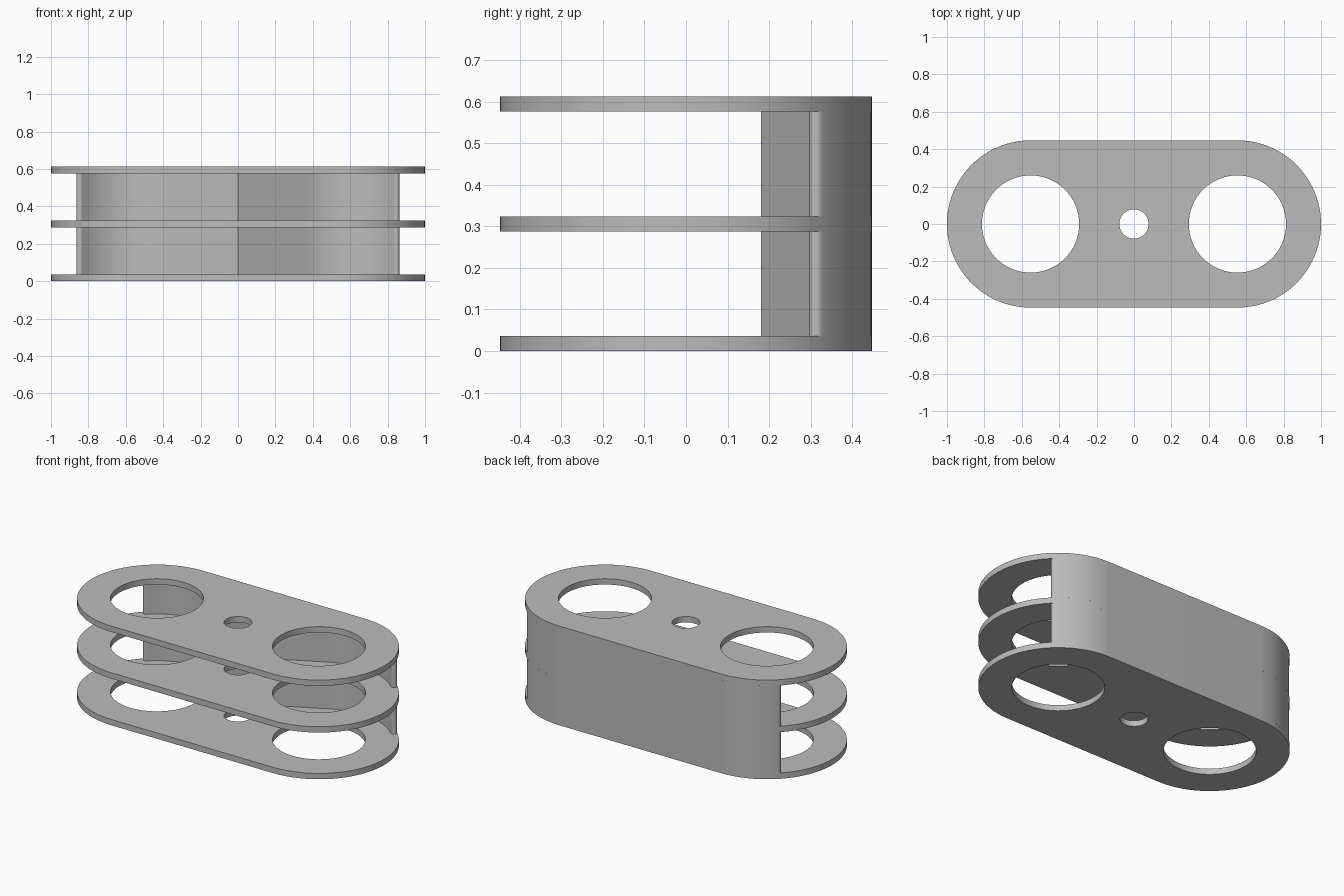
import bpy
from math import sin, cos, pi, radians, hypot, atan2, asin, sqrt

if "Cube" in bpy.data.objects:
    bpy.data.objects.remove(bpy.data.objects["Cube"])

R = 0.447            # outer end radius
CX = 1 - R           # end centre offset
T = 0.036            # plate and wall thickness
GAP = 0.252          # clear height between plates

grey = bpy.data.materials.new("plain grey")
grey.use_nodes = True
colour = (0.5, 0.5, 0.5, 1)
grey.diffuse_color = colour
grey.node_tree.nodes["Principled BSDF"].inputs["Base Color"].default_value = colour


def arc(cx, cy, r, a0, a1, n):
    return [(cx + r * cos(a0 + (a1 - a0) * i / n),
             cy + r * sin(a0 + (a1 - a0) * i / n)) for i in range(n + 1)]


def circle(cx, r, n=64):
    return arc(cx, 0, r, 0, 2 * pi, n)[:-1]


def extrude(name, loops, z, height):
    """Solid from a filled outline; later loops are holes."""
    cu = bpy.data.curves.new(name, 'CURVE')
    cu.dimensions = '2D'
    cu.fill_mode = 'BOTH'
    cu.extrude = height / 2
    for loop in loops:
        sp = cu.splines.new('POLY')
        sp.points.add(len(loop) - 1)
        for p, (x, y) in zip(sp.points, loop):
            p.co = (x, y, 0, 1)
        sp.use_cyclic_u = True
    ob = bpy.data.objects.new(name, cu)
    ob.location.z = z + height / 2
    bpy.context.collection.objects.link(ob)
    bpy.ops.object.select_all(action='DESELECT')
    ob.select_set(True)
    bpy.context.view_layer.objects.active = ob
    bpy.ops.object.convert(target='MESH')
    ob = bpy.context.object
    ob.data.materials.clear()
    ob.data.materials.append(grey)
    bpy.ops.object.shade_smooth_by_angle(angle=radians(30))


# Three stadium plates with two large holes and a small centre hole
stadium = arc(CX, 0, R, -pi / 2, pi / 2, 48) + arc(-CX, 0, R, pi / 2, 1.5 * pi, 48)
holes = [circle(-CX, 0.26), circle(CX, 0.26), circle(0, 0.078)]
for i, name in enumerate(("bottom_plate", "middle_plate", "top_plate")):
    extrude(name, [stadium] + holes, i * (GAP + T), T)

# Back wall: right half from the outer edge, round the tip, to the centre ridge
tip = radians(47)
inner = R - T
ridge_y = 0.18
tangent = pi - atan2(ridge_y, CX) - (pi / 2 - asin(inner / hypot(CX, ridge_y)))
mid = R - T / 2
half = arc(CX, 0, R, pi / 2, tip, 16)
half += arc(CX + mid * cos(tip), mid * sin(tip), T / 2, tip, tip - pi, 10)[1:-1]
half += arc(CX, 0, inner, tip, tangent, 24)
wall = half + [(0, ridge_y)] + [(-x, y) for x, y in reversed(half)]
for i, name in enumerate(("lower_back_wall", "upper_back_wall")):
    extrude(name, [wall], T + i * (GAP + T), GAP)
